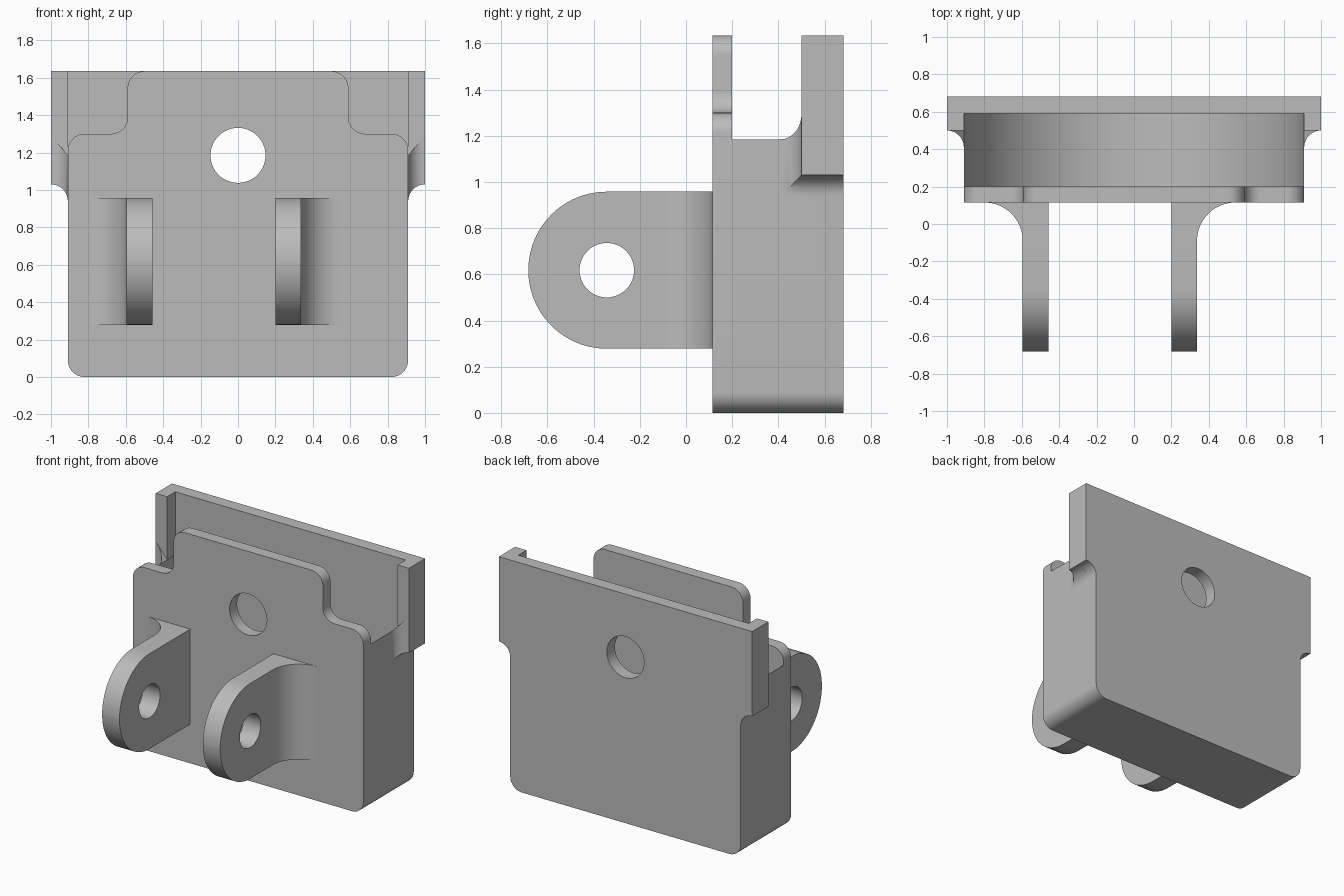
import bpy, bmesh, math
from mathutils import Vector

if "Cube" in bpy.data.objects:
    bpy.data.objects.remove(bpy.data.objects["Cube"])

grey = bpy.data.materials.new("plain grey")
grey.use_nodes = True
COLOUR = (0.5, 0.5, 0.5, 1)
grey.diffuse_color = COLOUR
grey.node_tree.nodes["Principled BSDF"].inputs["Base Color"].default_value = COLOUR

W, TOP, R = 0.91, 1.635, 0.09              # half width, full height, corner radius
FRONT, SLOT_FRONT, SLOT_BACK, BACK = 0.115, 0.2, 0.592, 0.683
AXIS_Z = 1.185                             # height of the slot's centre
FLANGE_Y, FLANGE_Z = 0.5, 1.03


def arc(cx, cy, r, start, end, steps=16):
    angles = [math.radians(start + (end - start) * i / steps) for i in range(steps + 1)]
    return [(cx + r * math.cos(a), cy + r * math.sin(a)) for a in angles]


def rounded(corners, steps=14):
    """Outline from (a, b, radius) corners, each rounded by a tangent arc."""
    out = []
    for i, (a, b, r) in enumerate(corners):
        p = Vector((a, b))
        if r == 0:
            out.append((a, b))
            continue
        u = (Vector(corners[i - 1][:2]) - p).normalized()
        v = (Vector(corners[(i + 1) % len(corners)][:2]) - p).normalized()
        centre = p + (u + v) * r           # all rounded corners are square
        for k in range(steps + 1):
            t = math.pi / 2 * k / steps
            out.append(tuple(centre - v * r * math.cos(t) - u * r * math.sin(t)))
    return out


def finish(name, bm):
    bmesh.ops.recalc_face_normals(bm, faces=bm.faces)
    mesh = bpy.data.meshes.new(name)
    bm.to_mesh(mesh)
    bm.free()
    mesh.materials.append(grey)
    obj = bpy.data.objects.new(name, mesh)
    bpy.context.collection.objects.link(obj)
    return obj


def loft(name, rings):
    bm = bmesh.new()
    loops = [[bm.verts.new(p) for p in ring] for ring in rings]
    n = len(loops[0])
    for lower, upper in zip(loops, loops[1:]):
        for i in range(n):
            j = (i + 1) % n
            bm.faces.new((lower[i], lower[j], upper[j], upper[i]))
    bm.faces.new(loops[0])
    bm.faces.new(loops[-1])
    return finish(name, bm)


def extrude(name, outline, axis, lo, hi):
    place = {"x": lambda a, b, c: (c, a, b),
             "y": lambda a, b, c: (a, c, b),
             "z": lambda a, b, c: (a, b, c)}[axis]
    return loft(name, [[place(a, b, c) for a, b in outline] for c in (lo, hi)])


def smooth(obj):
    bpy.ops.object.select_all(action="DESELECT")
    obj.select_set(True)
    bpy.context.view_layer.objects.active = obj
    bpy.ops.object.shade_smooth_by_angle(angle=math.radians(30))


def drill(obj, a, b, r, axis):
    cutter = extrude("hole_cutter", arc(a, b, r, 0, 360, 64)[:-1], axis, -2, 2)
    cutter.hide_render = True
    mod = obj.modifiers.new("hole", "BOOLEAN")
    mod.operation, mod.solver, mod.object = "DIFFERENCE", "EXACT", cutter
    bpy.context.view_layer.objects.active = obj
    bpy.ops.object.modifier_apply(modifier=mod.name)
    bpy.data.objects.remove(cutter)


def symmetric(half):
    """Mirror the right-hand corners (listed bottom to top) to close the outline."""
    return half + [(-a, b, r) for a, b, r in reversed(half)]


parts = []

# Front plate with stepped shoulders
front = extrude("front_plate", rounded(symmetric([
    (W, 0, R), (W, 1.3, R), (0.59, 1.3, R), (0.59, TOP, R)])), "y", FRONT, SLOT_FRONT)
drill(front, 0, AXIS_Z, 0.147, "y")

# Core with the half-round slot floor
base = rounded([(-W, AXIS_Z, 0), (-W, 0, R), (W, 0, R), (W, AXIS_Z, 0)])
core = extrude("slot_core", base + arc(0, AXIS_Z, W - 0.003, 0, -180, 72),
               "y", SLOT_FRONT, SLOT_BACK)

# Wide back plate
back = extrude("back_plate", rounded(symmetric([
    (W, 0, R), (W, FLANGE_Z, R - 0.001), (1, FLANGE_Z, 0), (1, TOP, 0)])),
    "y", SLOT_BACK, BACK)
drill(back, 0, AXIS_Z, 0.147, "y")
parts += [front, core, back]

# Side flanges, each with a mitred concave foot blending into the body
for side, s in (("left", 1), ("right", -1)):
    sweep = arc(1, FLANGE_Z - R, R, 180, 90)
    outline = sweep + [(1, TOP), (W, TOP)]
    parts.append(extrude(side + "_flange", [(s * a, b) for a, b in outline],
                         "y", FLANGE_Y, SLOT_BACK))
    rings = []
    for x, low in sweep:
        near = FLANGE_Y - (FLANGE_Z - low)
        high = AXIS_Z + (x - W) * 1.2
        far = FLANGE_Y + 0.002
        rings.append([(s * x, near, low), (s * x, far, low),
                      (s * x, far, high), (s * x, near, high)])
    parts.append(loft(side + "_flange_foot", rings))

# Two hinge lugs, each with a fillet on its right or left face
LOW, HIGH, NOSE, BORE_Y = 0.278, 0.958, -0.683, -0.343
FILLET = 0.205
for side, x0, x1, s in (("left", 0.2, 0.337, 1), ("right", -0.595, -0.458, -1)):
    lug = extrude(side + "_lug", rounded([
        (FRONT, LOW, 0), (NOSE, LOW, 0.3395), (NOSE, HIGH, 0.3395), (FRONT, HIGH, 0)]),
        "x", x0, x1)
    drill(lug, BORE_Y, (LOW + HIGH) / 2, 0.118, "x")
    face = x1 if s > 0 else x0
    curve = arc(FILLET, FRONT - FILLET, FILLET, 180, 90) + [(0, FRONT)]
    fillet = extrude(side + "_lug_fillet", [(face + s * a, b) for a, b in curve],
                     "z", LOW, HIGH)
    parts += [lug, fillet]

for part in parts:
    smooth(part)
